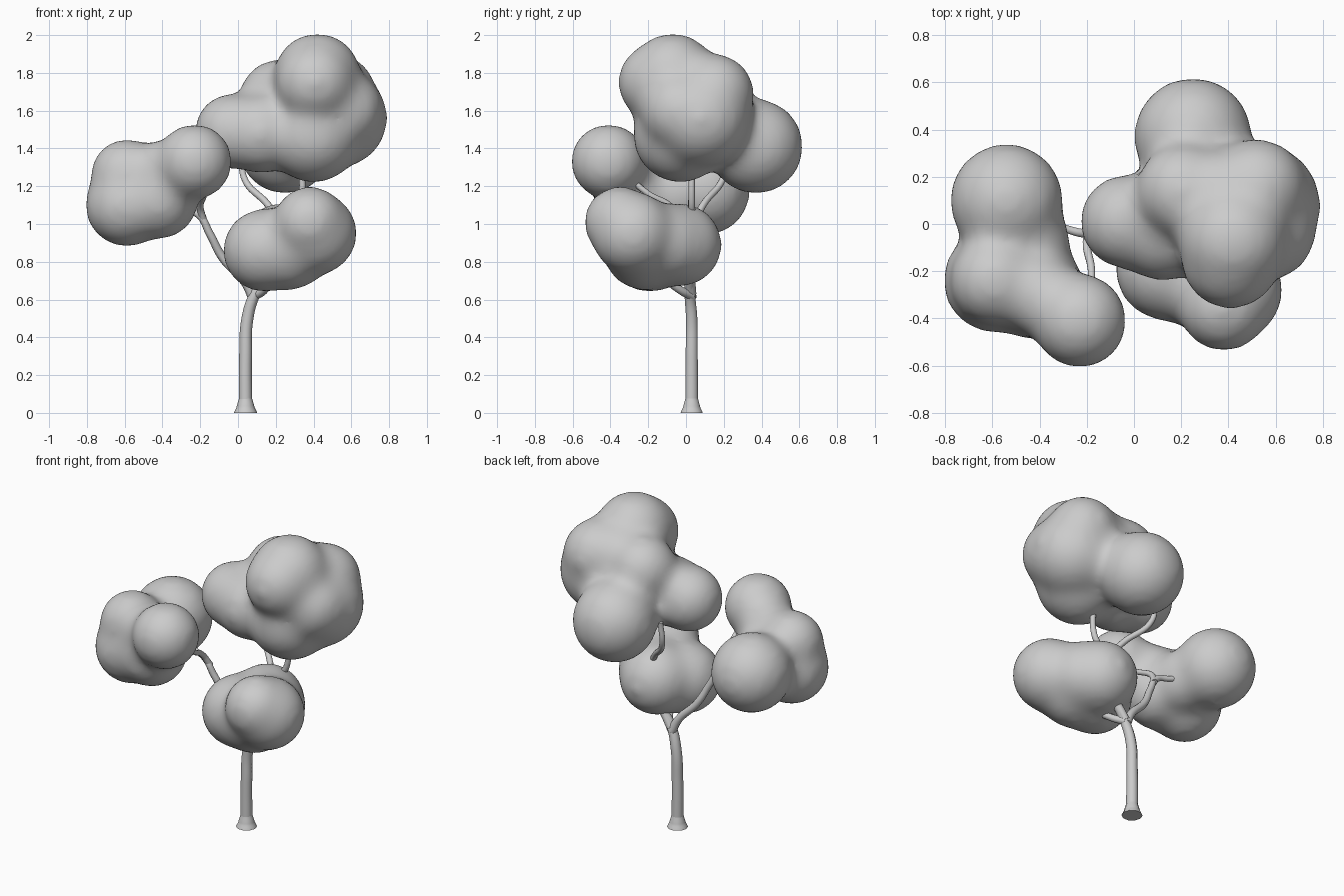
import bpy
import bmesh
from mathutils import Matrix

cube = bpy.data.objects.get("Cube")
if cube:
    bpy.data.objects.remove(cube, do_unlink=True)

clay = bpy.data.materials.new("plain_grey")
clay.use_nodes = True
GREY = (.6, .6, .6, 1)
clay.diffuse_color = GREY
clay.node_tree.nodes["Principled BSDF"].inputs["Base Color"].default_value = GREY

SWELL = .015  # extra radius that the softening takes away again


def add_part(name, data):
    """Link a new grey object that holds the given mesh or curve."""
    data.materials.append(clay)
    part = bpy.data.objects.new(name, data)
    bpy.context.collection.objects.link(part)
    return part


def foliage(name, balls):
    """Overlapping balls, each (x, y, z, radius), fused into one soft clump."""
    shape = bmesh.new()
    for *centre, radius in balls:
        bmesh.ops.create_icosphere(shape, subdivisions=4, radius=radius + SWELL,
                                   matrix=Matrix.Translation(centre))
    mesh = bpy.data.meshes.new(name)
    shape.to_mesh(mesh)
    shape.free()
    clump = add_part(name, mesh)
    remesh = clump.modifiers.new("fuse", "REMESH")
    remesh.mode = "VOXEL"
    remesh.voxel_size = .024
    remesh.use_smooth_shade = True
    soften = clump.modifiers.new("soften", "SMOOTH")
    soften.factor = .5
    soften.iterations = 40


def limb(name, thick, thin, points):
    """Round tube through the points, tapering evenly from thick to thin."""
    curve = bpy.data.curves.new(name, "CURVE")
    curve.dimensions = "3D"
    curve.bevel_depth = 1
    curve.bevel_resolution = 3
    curve.use_fill_caps = True
    curve.resolution_u = 8
    spline = curve.splines.new("BEZIER")
    last = len(points) - 1
    spline.bezier_points.add(last)
    for index, (knot, point) in enumerate(zip(spline.bezier_points, points)):
        knot.co = point
        knot.radius = thick + (thin - thick) * index / last
        knot.handle_left_type = knot.handle_right_type = "AUTO"
    add_part(name, curve)


# Foliage clumps
foliage("upper_foliage", [
    (.42, -.07, 1.78, .22), (.41, -.15, 1.75, .2),
    (.53, .08, 1.56, .25), (.52, .15, 1.69, .2),
    (.56, -.03, 1.6, .2), (.4, .1, 1.68, .21),
    (.21, .14, 1.67, .19), (.4, -.03, 1.47, .24),
    (.25, .37, 1.41, .24), (-.03, .01, 1.49, .19),
    (.12, -.03, 1.48, .2),
])
foliage("lower_foliage", [
    (.38, -.35, 1.01, .18), (.41, -.28, .95, .21),
    (.14, -.19, .86, .21), (.23, -.03, .89, .21),
    (.3, -.1, .9, .2), (.27, -.22, .87, .21),
])
foliage("left_foliage", [
    (-.23, -.41, 1.33, .19), (-.4, -.3, 1.26, .17),
    (-.54, .1, 1.18, .23), (-.59, -.24, 1.1, .21),
    (-.59, -.24, 1.26, .18), (-.42, -.28, 1.13, .2),
    (-.46, -.08, 1.14, .18),
])

# Trunk and its flared foot
limb("trunk", .036, .027, [
    (.04, .03, 0), (.04, .03, .3), (.05, .03, .5),
    (.09, .02, .63), (.15, .02, .72),
])
limb("trunk_foot", .062, .034, [
    (.04, .03, 0), (.04, .03, .03), (.04, .03, .08),
])

# Branches
limb("left_branch", .027, .015, [
    (.08, .03, .61), (.04, .02, .69), (-.08, 0, .82),
    (-.15, -.03, .95), (-.21, -.04, 1.05), (-.29, -.02, 1.07),
    (-.45, .04, 1.1),
])
limb("left_front_twig", .02, .014, [
    (-.18, -.03, 1.01), (-.2, -.08, 1.09), (-.18, -.2, 1.16),
    (-.2, -.36, 1.3),
])
limb("lower_branch", .024, .016, [
    (.09, .03, .62), (.14, -.03, .65), (.2, -.14, .74), (.3, -.25, .88),
])
limb("upper_branch", .025, .016, [
    (.09, .03, .63), (.19, .02, .8), (.25, .03, 1), (.33, .03, 1.12),
    (.33, .03, 1.35),
])
limb("upper_back_twig", .02, .016, [
    (.24, .03, .98), (.16, .09, 1.1), (.03, .2, 1.25), (.03, .22, 1.4),
])
